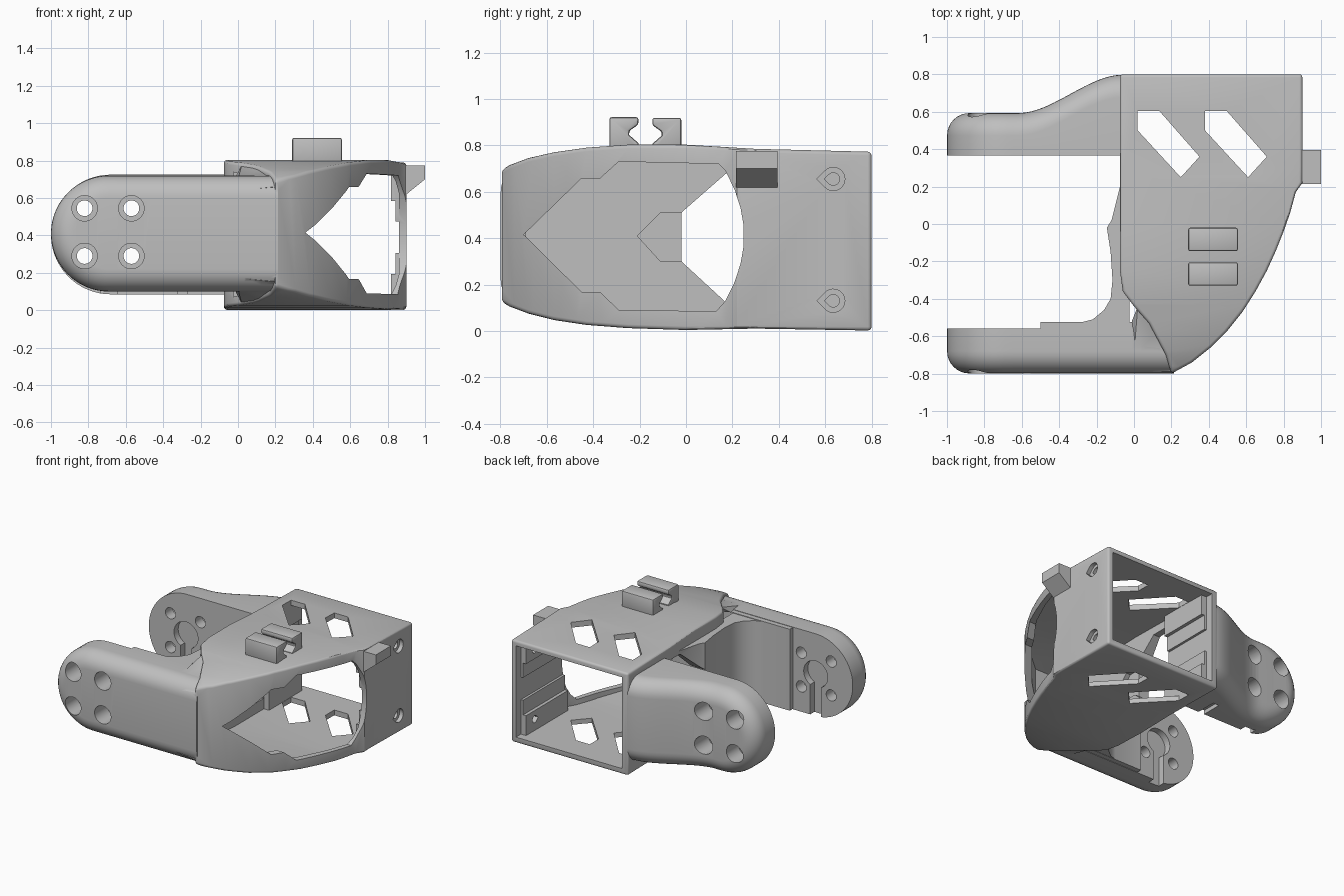
import bpy, bmesh, math

if "Cube" in bpy.data.objects:
    bpy.data.objects.remove(bpy.data.objects["Cube"])

grey = bpy.data.materials.new("plastic_grey")
grey.diffuse_color = (0.52, 0.52, 0.52, 1)
grey.use_nodes = True
grey.node_tree.nodes["Principled BSDF"].inputs["Base Color"].default_value = grey.diffuse_color


def finish(name, bm):
    bmesh.ops.recalc_face_normals(bm, faces=bm.faces[:])
    me = bpy.data.meshes.new(name)
    bm.to_mesh(me)
    bm.free()
    me.materials.append(grey)
    ob = bpy.data.objects.new(name, me)
    bpy.context.collection.objects.link(ob)
    return ob


def prism(name, pts, axis, a, b):
    """Extrude a 2D outline along an axis from a to b."""
    place = {'x': lambda u, v, t: (t, u, v),
             'y': lambda u, v, t: (u, t, v),
             'z': lambda u, v, t: (u, v, t)}[axis]
    bm = bmesh.new()
    lo = [bm.verts.new(place(u, v, a)) for u, v in pts]
    hi = [bm.verts.new(place(u, v, b)) for u, v in pts]
    bm.faces.new(lo)
    bm.faces.new(hi)
    n = len(pts)
    for i in range(n):
        j = (i + 1) % n
        bm.faces.new((lo[i], lo[j], hi[j], hi[i]))
    return finish(name, bm)


def hull(name, pts):
    bm = bmesh.new()
    bmesh.ops.convex_hull(bm, input=[bm.verts.new(p) for p in pts])
    return finish(name, bm)


def rect(u0, u1, v0, v1):
    return [(u0, v0), (u1, v0), (u1, v1), (u0, v1)]


def circle(u, v, r, n=32):
    return [(u + r * math.cos(2 * math.pi * i / n), v + r * math.sin(2 * math.pi * i / n)) for i in range(n)]


def teardrop(u, v, r):
    arc = [math.radians(-135 + 270 * i / 20) for i in range(21)]
    return [(u + r * math.cos(a), v + r * math.sin(a)) for a in arc] + [(u - r * 1.414, v)]


def apply_mod(ob, kind, **props):
    m = ob.modifiers.new("m", kind)
    for k, v in props.items():
        setattr(m, k, v)
    bpy.context.view_layer.objects.active = ob
    bpy.ops.object.modifier_apply(modifier=m.name)


def boolean(ob, other, op):
    apply_mod(ob, 'BOOLEAN', operation=op, solver='EXACT', object=other)
    bpy.data.objects.remove(other)


def arm(name, y_in, s, thick, r, zc, x_end, flare, round_r=0.12):
    """Round-ended arm with a softened outer edge; flare(x) pushes the outer face out."""
    xc = -1 + r
    rings = [(0, 0, 0)]
    for k in range(9):
        a = math.pi / 2 * k / 8
        rings.append((round_r * (1 - math.cos(a)), thick - round_r * (1 - math.sin(a)), 1))
    bm = bmesh.new()
    loops = []
    for d, y, f in rings:
        q = r - d
        xs = [x_end + (xc - x_end) * i / 20 for i in range(20)]
        pts = [(x, zc + q) for x in xs]
        pts += [(xc - q * math.sin(math.pi * i / 31), zc + q * math.cos(math.pi * i / 31)) for i in range(32)]
        pts += [(x, zc - q) for x in reversed(xs)]
        loops.append([bm.verts.new((x, y_in + s * (y + f * flare(x)), z)) for x, z in pts])
    n = len(loops[0])
    for p, q in zip(loops, loops[1:]):
        for i in range(n - 1):
            bm.faces.new((p[i], p[i + 1], q[i + 1], q[i]))
    bm.faces.new(loops[0])
    for i in range(n // 2 - 1):
        c = loops[-1]
        bm.faces.new((c[i], c[i + 1], c[n - 2 - i], c[n - 1 - i]))
    bm.faces.new([l[0] for l in loops] + [l[-1] for l in reversed(loops)])
    return finish(name, bm)


# Body shell: plan outline crossed with side profile
plan = [(-0.075, 0.8), (0.9, 0.8), (0.9, 0.22), (0.865, 0.17), (0.835, 0.06), (0.8, -0.04), (0.76, -0.14),
        (0.71, -0.25), (0.65, -0.36), (0.58, -0.47), (0.5, -0.57), (0.41, -0.66), (0.31, -0.74), (0.2, -0.8),
        (0.17, -0.7), (0.08, -0.53), (0.0, -0.44), (-0.06, -0.36), (-0.075, -0.25)]
side = [(-0.82, 0.14), (-0.76, 0.105), (-0.68, 0.075), (-0.57, 0.047), (-0.43, 0.026), (-0.25, 0.012), (0, 0.004),
        (0.3, 0.01), (0.9, 0), (0.9, 0.77), (0.3, 0.785), (0, 0.803), (-0.25, 0.803), (-0.43, 0.79),
        (-0.57, 0.77), (-0.68, 0.745), (-0.76, 0.715), (-0.82, 0.68)]
body = prism("bracket_body", plan, 'z', -0.2, 1)
boolean(body, prism("side_profile", side, 'x', -1, 1.5), 'INTERSECT')
apply_mod(body, 'BEVEL', width=0.018, segments=3, limit_method='ANGLE', angle_limit=math.radians(45))


# Arms, inner pad, corner fillet and bulge of the left wall
def back_flare(x):
    t = min(1, max(0, (x + 0.62) / 0.56))
    return 0.205 * t * t * (3 - 2 * t)


boolean(body, arm("front_arm", -0.56, -1, 0.239, 0.31, 0.41, 0.215, lambda x: 0), 'UNION')
boolean(body, arm("back_arm", 0.365, 1, 0.228, 0.32, 0.405, -0.04, back_flare), 'UNION')
boolean(body, prism("pad", rect(-0.5, 0.07, 0.103, 0.717), 'y', -0.6, -0.523), 'UNION')
fillet = [(-0.3, -0.53), (-0.22, -0.51), (-0.16, -0.46), (-0.125, -0.4), (-0.115, -0.3), (-0.125, -0.15),
          (-0.145, -0.02), (-0.12, 0.02), (-0.075, 0.2), (0.02, 0.2), (0.1, -0.3), (0.1, -0.58)]
boolean(body, prism("fillet", fillet, 'z', 0.105, 0.713), 'UNION')

# Sloped shoulders blending the front arm into roof and floor
for flip in (False, True):
    pts = [(0.0, -0.785, 0.64), (0.0, -0.7, 0.7), (-0.02, -0.54, 0.7), (0.31, -0.735, 0.7), (0.15, -0.55, 0.765),
           (0.02, -0.44, 0.775), (0.2, -0.5, 0.6), (0.2, -0.79, 0.66)]
    boolean(body, hull("shoulder", [(x, y, 0.812 - z if flip else z) for x, y, z in pts]), 'UNION')

# Hollow interior, open at the back
inside = [(-0.025, 0.9), (0.86, 0.9), (0.86, 0.2), (0.82, 0.13), (0.76, -0.04), (0.67, -0.23), (0.54, -0.44),
          (0.4, -0.61), (0.3, -0.69), (-0.025, -0.69)]
cavity = prism("cavity", inside, 'z', -0.2, 1)
hollow = [(-0.8, 0.16), (-0.6, 0.11), (-0.4, 0.07), (0, 0.045), (1, 0.045), (1, 0.73), (0, 0.75), (-0.4, 0.74),
          (-0.6, 0.7), (-0.8, 0.65)]
boolean(cavity, prism("cavity_profile", hollow, 'x', -1, 1.5), 'INTERSECT')
boolean(body, cavity, 'DIFFERENCE')

# Stepped guide rails inside both side walls
step = [(0, 0), (0.05, 0), (0.05, 0.155), (0.025, 0.155), (0.025, 0.265), (0, 0.265)]
for flip in (False, True):
    for x0, sx, y0 in ((0.867, -1, 0.24), (-0.032, 1, 0.345)):
        pts = [(x0 + sx * u, 0.04 + v if flip else 0.74 - v) for u, v in step]
        boolean(body, prism("guide_rail", pts, 'y', y0, 0.74), 'UNION')

# Large window in the curved right wall
window = [(-0.7, 0.415), (-0.45, 0.658), (-0.37, 0.658), (-0.29, 0.73), (0.14, 0.72)]
window += [(0.25 - 0.08 * (v / 0.28) ** 2, 0.41 + v) for v in (0.28, 0.2, 0.12, 0.05, -0.05, -0.12, -0.2, -0.28)]
window += [(0.13, 0.085), (-0.29, 0.09), (-0.37, 0.168), (-0.45, 0.168)]
boolean(body, prism("window", window, 'x', 0.3, 1.3), 'DIFFERENCE')

# Arrow window and shallow recess in the left wall
arrow = [(-0.02, 0.3), (-0.02, 0.51), (0.18, 0.685), (0.335, 0.685), (0.335, 0.125), (0.17, 0.125)]
boolean(body, prism("left_window", arrow, 'x', -0.3, 0.1), 'DIFFERENCE')
tip = [(-0.21, 0.41), (-0.11, 0.51), (-0.01, 0.51), (-0.01, 0.3), (-0.11, 0.3)]
boolean(body, prism("recess", tip, 'x', -0.06, 0.1), 'DIFFERENCE')

# Slanted slots through roof and floor
for dx in (0, 0.36):
    slot = [(0.02 + dx, 0.605), (0.135 + dx, 0.605), (0.35 + dx, 0.36), (0.25 + dx, 0.25), (0.02 + dx, 0.5)]
    boolean(body, prism("slot", slot, 'z', -0.5, 1.5), 'DIFFERENCE')

# Teardrop screw holes in the right wall
for z in (0.655, 0.13):
    boolean(body, prism("sink", teardrop(0.635, z, 0.05), 'x', 0.87, 1.2), 'DIFFERENCE')
    boolean(body, prism("hole", teardrop(0.635, z, 0.027), 'x', 0.7, 1.2), 'DIFFERENCE')

# Arm bolt holes, keyhole recesses and cable notch
for x in (-0.82, -0.57):
    for z in (0.29, 0.545):
        boolean(body, prism("bolt", circle(x, z, 0.042), 'y', -1.2, 1.2), 'DIFFERENCE')
        for y0, y1 in ((-1, -0.65), (0.45, 1)):
            boolean(body, prism("counterbore", circle(x, z, 0.068), 'y', y0, y1), 'DIFFERENCE')
for y0, y1 in ((-0.61, -0.45), (0.3, 0.415)):
    boolean(body, prism("key_round", circle(-0.69, 0.415, 0.1), 'y', y0, y1), 'DIFFERENCE')
    boolean(body, prism("key_slot", rect(-0.735, -0.645, 0, 0.4), 'y', y0, y1), 'DIFFERENCE')
boolean(body, prism("notch", rect(-0.32, -0.27, 0, 0.115), 'y', 0.3, 0.52), 'DIFFERENCE')

# Cable clip: two facing hooks on the roof
hook = [(-0.33, 0.78), (-0.33, 0.922), (-0.205, 0.922), (-0.205, 0.89), (-0.245, 0.862), (-0.245, 0.845),
        (-0.205, 0.81), (-0.205, 0.78)]
for label, pts in (("front", hook), ("rear", [(-0.35 - y, z - 0.003) for y, z in hook])):
    ob = prism(label + "_clip_hook", pts, 'x', 0.29, 0.555)
    apply_mod(ob, 'BEVEL', width=0.01, segments=2, limit_method='ANGLE', angle_limit=math.radians(50))

# Side tab on the right wall
prism("side_tab", [(0.87, 0.775), (1.0, 0.775), (1.0, 0.7), (0.87, 0.595)], 'y', 0.215, 0.395)

for ob in bpy.context.scene.objects:
    bpy.ops.object.select_all(action='DESELECT')
    ob.select_set(True)
    bpy.context.view_layer.objects.active = ob
    bpy.ops.object.shade_smooth_by_angle(angle=math.radians(30))
